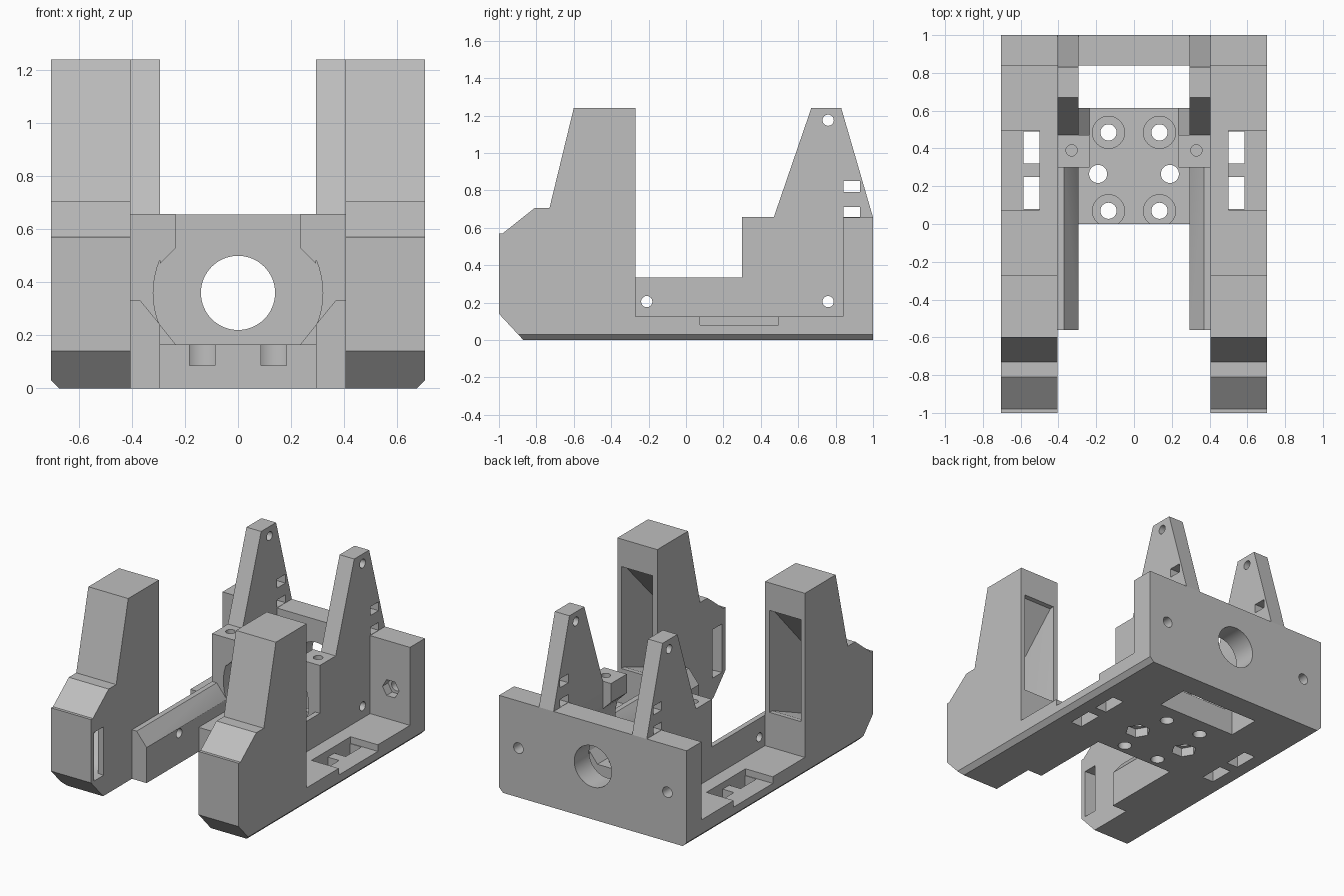
import bpy, bmesh, math

cube = bpy.data.objects.get("Cube")
if cube:
    bpy.data.objects.remove(cube, do_unlink=True)

grey = bpy.data.materials.new("matte_grey")
grey.use_nodes = True
COLOR = (0.52, 0.52, 0.52, 1)
grey.diffuse_color = COLOR
grey.node_tree.nodes["Principled BSDF"].inputs["Base Color"].default_value = COLOR


def loft(name, rings):
    """Closed solid through rings of matching points."""
    bm = bmesh.new()
    loops = [[bm.verts.new(p) for p in ring] for ring in rings]
    n = len(loops[0])
    for a, b in zip(loops, loops[1:]):
        for i in range(n):
            j = (i + 1) % n
            bm.faces.new((a[i], a[j], b[j], b[i]))
    bm.faces.new(loops[0])
    bm.faces.new(loops[-1])
    bmesh.ops.recalc_face_normals(bm, faces=bm.faces)
    mesh = bpy.data.meshes.new(name)
    bm.to_mesh(mesh)
    bm.free()
    mesh.materials.append(grey)
    ob = bpy.data.objects.new(name, mesh)
    bpy.context.collection.objects.link(ob)
    return ob


def prism(name, axis, pts, lo, hi):
    """Extrude a 2D outline along an axis from lo to hi."""
    place = {"x": lambda u, v, d: (d, u, v),
             "y": lambda u, v, d: (u, d, v),
             "z": lambda u, v, d: (u, v, d)}[axis]
    return loft(name, [[place(u, v, d) for u, v in pts] for d in (lo, hi)])


def rect(u0, u1, v0, v1):
    return [(u0, v0), (u1, v0), (u1, v1), (u0, v1)]


def ngon(u, v, r, n=40):
    return [(u + r * math.cos(math.tau * i / n), v + r * math.sin(math.tau * i / n))
            for i in range(n)]


def apply_mod(ob, mod):
    bpy.ops.object.select_all(action="DESELECT")
    bpy.context.view_layer.objects.active = ob
    ob.select_set(True)
    bpy.ops.object.modifier_apply(modifier=mod.name)


def cut(ob, cutter):
    mod = ob.modifiers.new("cut", "BOOLEAN")
    mod.operation = "DIFFERENCE"
    mod.solver = "EXACT"
    mod.object = cutter
    apply_mod(ob, mod)
    bpy.data.objects.remove(cutter, do_unlink=True)


def cut_prism(ob, axis, pts, lo, hi):
    cut(ob, prism("cutter", axis, pts, lo, hi))


def finish(ob, mirrored=True):
    if mirrored:
        mod = ob.modifiers.new("mirror", "MIRROR")
        mod.use_mirror_merge = False
        apply_mod(ob, mod)
    bpy.ops.object.select_all(action="DESELECT")
    bpy.context.view_layer.objects.active = ob
    ob.select_set(True)
    bpy.ops.object.shade_smooth_by_angle(angle=math.radians(30))


INNER, WALL, OUTER = 0.295, 0.405, 0.705
EDGE = [(OUTER - 0.03, 0), (OUTER - 0.03, -0.1), (0.8, -0.1), (0.8, 0.03), (OUTER, 0.03)]

# Front towers with bottom edge chamfer
tower = prism("front_tower", "x",
              [(-1, 0.14), (-0.87, 0), (-0.27, 0), (-0.27, 1.24), (-0.6, 1.24),
               (-0.73, 0.705), (-0.81, 0.705), (-0.98, 0.57), (-1, 0.57)], WALL, OUTER)
cut_prism(tower, "y", EDGE, -1.1, -0.2)

# Air duct from the tower's rear opening to the slot on its inner face
def duct_ring(inner, outer, low, high):
    return [(*inner, high), (*outer, high), (*outer, low), (*inner, low)]

duct = loft("duct", [
    duct_ring((0.44, -0.2), (0.675, -0.2), 0.36, 1.06),
    duct_ring((0.44, -0.3), (0.675, -0.3), 0.36, 1.05),
    duct_ring((0.48, -0.78), (0.665, -0.82), 0.16, 0.5),
    duct_ring((0.45, -0.86), (0.58, -0.95), 0.14, 0.47),
    duct_ring((0.36, -0.87), (0.36, -0.97), 0.14, 0.47)])
cut(tower, duct)
finish(tower)

# Side shelves with recess and two through slots
shelf = prism("side_shelf", "x", rect(-0.27, 0.84, 0, 0.125), WALL, OUTER)
cut_prism(shelf, "y", EDGE, -0.4, 1)
cut_prism(shelf, "z", rect(0.5, 0.8, 0.075, 0.495), 0.08, 0.2)
for y0, y1 in ((0.08, 0.25), (0.32, 0.49)):
    cut_prism(shelf, "z", rect(0.5, 0.585, y0, y1), -0.1, 0.2)
finish(shelf)

# Inner walls: low rail, step and tall tapered fin
wall = prism("rail_and_fin", "x",
             [(-0.56, 0), (0.84, 0), (0.84, 0.655), (1, 0.655), (0.83, 1.24),
              (0.67, 1.24), (0.47, 0.658), (0.3, 0.658), (0.3, 0.333), (-0.56, 0.333)],
             INNER, WALL)
cut_prism(wall, "y", [(0.37, 0.333), (0.37, 0.4), (0.2, 0.4), (0.2, 0.125)], -0.7, 0.3)
cut_prism(wall, "y", ngon(0, 0.36, 0.32, 64), 0.29, 0.84)
for y, z in ((-0.21, 0.205), (0.76, 0.205), (0.76, 1.175)):
    cut_prism(wall, "x", ngon(y, z, 0.03, 24), 0.2, 0.5)
for z0, z1 in ((0.657, 0.71), (0.79, 0.85)):
    cut_prism(wall, "x", rect(0.842, 0.93, z0, z1), 0.2, 0.5)
cut_prism(wall, "z", ngon(0.33, 0.39, 0.03, 24), 0.5, 0.8)
finish(wall)

# Inner brackets beside the steps and sloped fillets above the floor
finish(prism("bracket", "y",
             [(0.235, 0.658), (INNER, 0.658), (INNER, 0.47), (0.235, 0.53)], 0.3, 0.47))
finish(prism("floor_fillet", "y",
             [(0.235, 0.165), (INNER, 0.165), (INNER, 0.24)], 0.3, 0.615))

# Centre floor with counterbored screw holes and nut pockets
floor = prism("centre_floor", "z", rect(-INNER, INNER, 0, 0.615), 0, 0.165)
for x in (-1, 1):
    for y in (0.07, 0.485):
        cut_prism(floor, "z", ngon(x * 0.135, y, 0.085), 0.085, 0.3)
        cut_prism(floor, "z", ngon(x * 0.135, y, 0.043, 24), -0.1, 0.3)
    cut_prism(floor, "z", ngon(x * 0.19, 0.265, 0.048, 24), -0.1, 0.3)
    cut_prism(floor, "z", ngon(x * 0.19, 0.265, 0.08, 6), -0.1, 0.06)
finish(floor, False)

# Back plate with centre bore, bolt holes and hex nut pockets
plate = prism("back_plate", "y", rect(-OUTER, OUTER, 0, 0.655), 0.84, 1)
cut_prism(plate, "y", ngon(0, 0.36, 0.14, 64), 0.7, 1.1)
for s in (-1, 1):
    cut_prism(plate, "y", [(s * x, z) for x, z in EDGE], 0.7, 1.1)
    cut_prism(plate, "y", ngon(s * 0.56, 0.335, 0.036, 24), 0.7, 1.1)
    cut_prism(plate, "y", ngon(s * 0.56, 0.335, 0.062, 6), 0.7, 0.9)
finish(plate, False)
